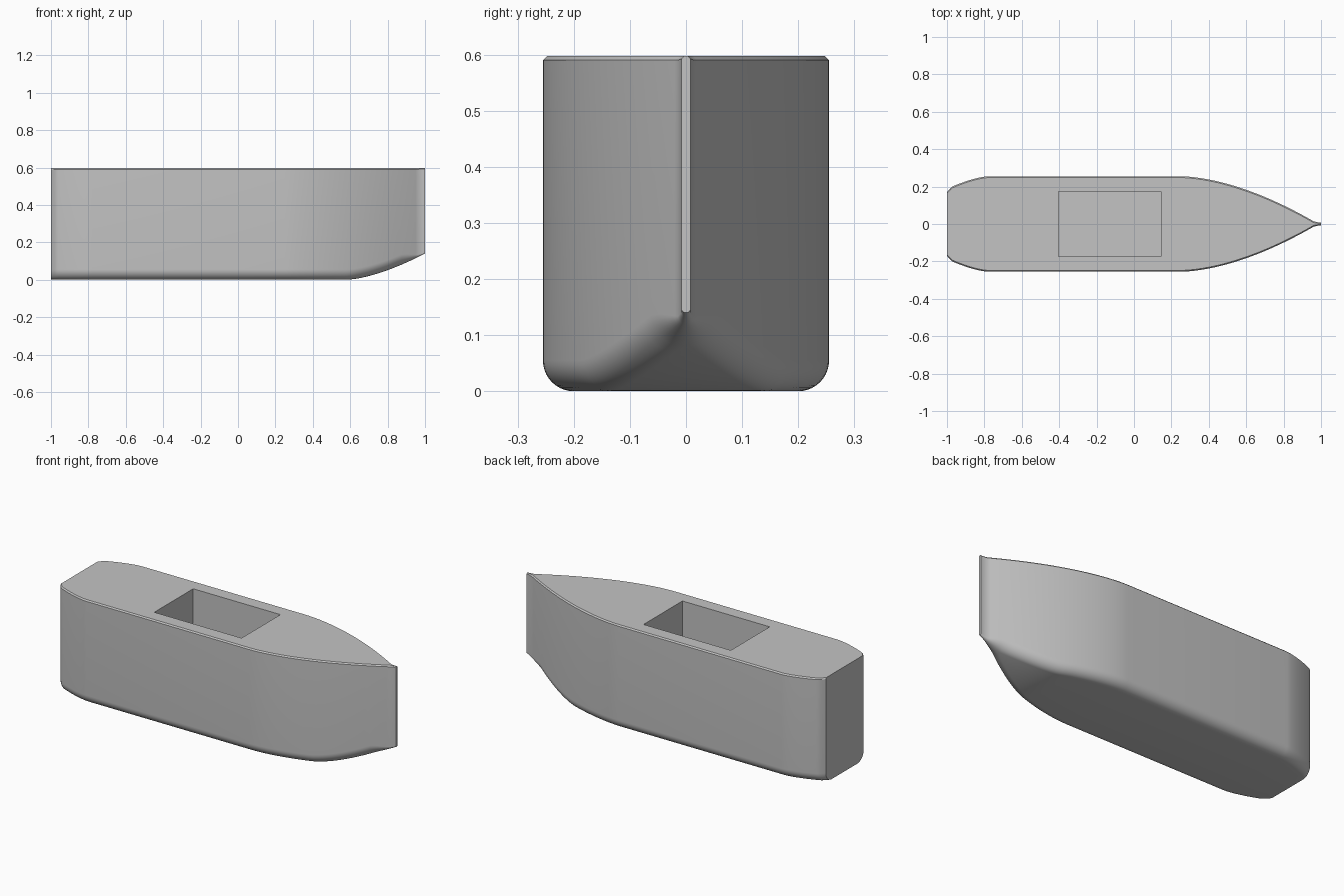
import bpy, bmesh
from math import sin, cos, pi

cube = bpy.data.objects.get("Cube")
if cube:
    bpy.data.objects.remove(cube)

HEIGHT, BEAM, LIP, BILGE, TIP = 0.597, 0.255, 0.007, 0.055, 0.008

grey = bpy.data.materials.new("hull_grey")
grey.use_nodes = True
colour = (0.55, 0.55, 0.55, 1)
grey.diffuse_color = colour
grey.node_tree.nodes["Principled BSDF"].inputs["Base Color"].default_value = colour


def half_width(x):
    """Plan outline: rounded stern quarter, parallel middle, pointed bow."""
    if x < -0.96:
        return 0.205 - 0.035 * ((-0.96 - x) / 0.04) ** 1.5
    if x < -0.78:
        return BEAM - 0.05 * ((-0.78 - x) / 0.18) ** 1.5
    if x < 0.25:
        return BEAM
    return max(TIP, BEAM * (1 - ((x - 0.25) / 0.735) ** 1.7))


def keel(x):
    """Underside height: flat, then sweeping up to the stem."""
    return 0.14 * (max(0, x - 0.58) / 0.42) ** 1.55


def section(x):
    """Closed cross-section with round bilges and a bevelled deck edge."""
    w, k = half_width(x), keel(x)
    r = min(BILGE, w * 0.95)
    lip = min(LIP, w * 0.6)
    side = [(w - r + r * sin(a), k + r - r * cos(a))
            for a in (i * pi / 20 for i in range(11))]
    side += [(w, HEIGHT - lip), (w - lip, HEIGHT)]
    return [(x, y, z) for y, z in side] + [(x, -y, z) for y, z in reversed(side)]


# Hull: sections lofted from transom to stem
stations = [-1 + 0.01 * i for i in range(5)]
stations += [-0.96 + 0.02 * i for i in range(1, 10)]
stations += [0.25 + 0.025 * i for i in range(29)]
stations += [0.96, 0.985, 1.0]
bm = bmesh.new()
rings = [[bm.verts.new(p) for p in section(x)] for x in sorted(stations)]
for a, b in zip(rings, rings[1:]):
    for i in range(len(a)):
        j = (i + 1) % len(a)
        bm.faces.new((a[i], a[j], b[j], b[i]))
bm.faces.new(rings[0])
bm.faces.new(rings[-1])
bmesh.ops.remove_doubles(bm, verts=bm.verts, dist=0.0002)
bmesh.ops.recalc_face_normals(bm, faces=bm.faces)
mesh = bpy.data.meshes.new("hull")
bm.to_mesh(mesh)
bm.free()
mesh.materials.append(grey)
hull = bpy.data.objects.new("hull", mesh)
bpy.context.collection.objects.link(hull)

# Cargo hold: rectangular well cut into the deck
bpy.ops.mesh.primitive_cube_add(size=1, location=(-0.13, 0, 0.45))
cutter = bpy.context.object
cutter.name = "hold_cutter"
cutter.scale = (0.55, 0.35, 0.7)
cutter.hide_render = True
cutter.data.materials.append(grey)
cut = hull.modifiers.new("hold", "BOOLEAN")
cut.operation, cut.solver, cut.object = "DIFFERENCE", "EXACT", cutter
bpy.ops.object.select_all(action="DESELECT")
hull.select_set(True)
bpy.context.view_layer.objects.active = hull
bpy.ops.object.modifier_apply(modifier="hold")
bpy.data.objects.remove(cutter)

bpy.ops.object.shade_smooth_by_angle(angle=pi / 6)
